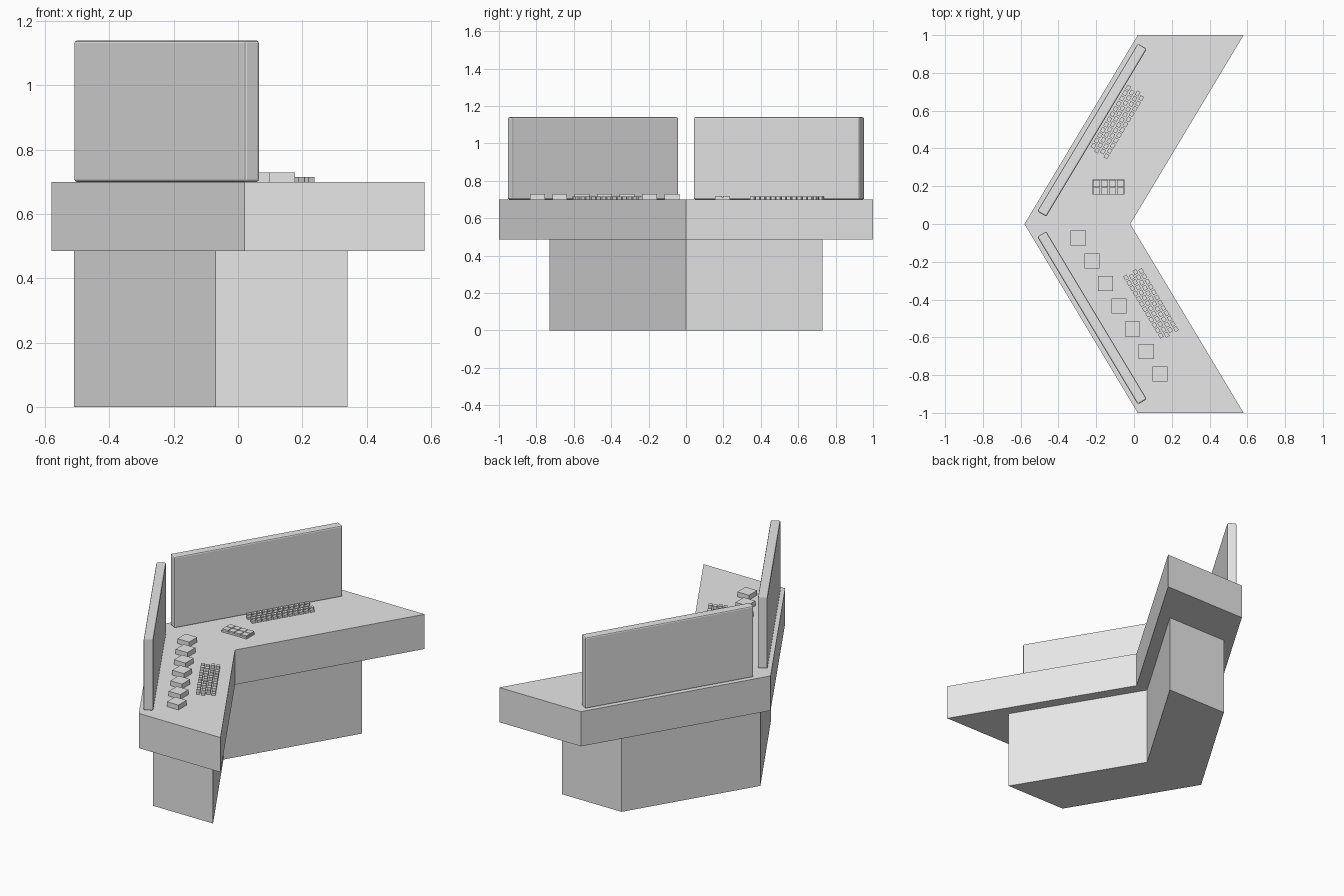
import bpy
import bmesh
from math import atan2, pi
from mathutils import Matrix, Vector

cube = bpy.data.objects.get("Cube")
if cube:
    bpy.data.objects.remove(cube, do_unlink=True)

grey = bpy.data.materials.new("plain_grey")
grey.use_nodes = True
colour = (0.8, 0.8, 0.8, 1)
grey.diffuse_color = colour
grey.node_tree.nodes["Principled BSDF"].inputs["Base Color"].default_value = colour

DESK_TOP = 0.70
WING = atan2(1, 0.6)  # heading of the rear wing in plan


def finish(name, bm):
    bmesh.ops.recalc_face_normals(bm, faces=bm.faces[:])
    mesh = bpy.data.meshes.new(name)
    bm.to_mesh(mesh)
    bm.free()
    mesh.materials.append(grey)
    obj = bpy.data.objects.new(name, mesh)
    bpy.context.collection.objects.link(obj)
    return obj


def add_box(bm, centre, size, angle=0):
    matrix = (Matrix.Translation(centre) @ Matrix.Rotation(angle, 4, "Z")
              @ Matrix.Diagonal((*size, 1)))
    bmesh.ops.create_cube(bm, size=1, matrix=matrix)


def chevron(name, apex, end, depth, half_width, z0, z1):
    """V-shaped plan extruded upwards, one half per wing."""
    bm = bmesh.new()
    outline = [(apex, 0), (end, -half_width), (end + depth, -half_width),
               (apex + depth, 0), (end + depth, half_width), (end, half_width)]
    face = bm.faces.new([bm.verts.new((x, y, z0)) for x, y in outline])
    raised = bmesh.ops.extrude_face_region(bm, geom=[face])["geom"]
    top = [v for v in raised if isinstance(v, bmesh.types.BMVert)]
    bmesh.ops.translate(bm, verts=top, vec=(0, 0, z1 - z0))
    return finish(name, bm)


chevron("desk_base", -0.51, -0.07, 0.41, 0.73, 0, 0.485)
chevron("desk_top", -0.58, 0.02, 0.56, 1.0, 0.485, DESK_TOP)

# Upright screens along the outer edges
for name, side in (("front_screen", -1), ("rear_screen", 1)):
    bm = bmesh.new()
    add_box(bm, (-0.222, side * 0.497, 0.92), (1.035, 0.055, 0.44), side * WING)
    screen = finish(name, bm)
    bevel = screen.modifiers.new("soft_edges", "BEVEL")
    bevel.width = 0.008
    bevel.segments = 2

# Row of square control blocks
bm = bmesh.new()
for i in range(7):
    add_box(bm, (-0.295 + 0.072 * i, -0.075 - 0.12 * i, DESK_TOP + 0.015),
            (0.08, 0.08, 0.03))
finish("control_blocks", bm)


# Keyboards, four staggered rows each
def keyboard(name, centre, angle):
    bm = bmesh.new()
    turn = Matrix.Rotation(angle, 3, "Z")
    for row in range(4):
        stagger = 0.006 if row % 2 else -0.006
        for column in range(12):
            offset = Vector(((column - 5.5) * 0.0325 + stagger,
                             (row - 1.5) * 0.029, 0))
            add_box(bm, Vector(centre) + turn @ offset,
                    (0.025, 0.021, 0.015), angle)
    finish(name, bm)


keyboard("front_keyboard", (0.09, -0.42, DESK_TOP + 0.0075), -WING)
keyboard("rear_keyboard", (-0.088, 0.54, DESK_TOP + 0.0075), WING + pi)

# Switch panel with two rows of buttons
bm = bmesh.new()
add_box(bm, (-0.135, 0.195, DESK_TOP + 0.005), (0.17, 0.08, 0.01))
for column in range(4):
    for row in range(2):
        add_box(bm, (-0.135 + (column - 1.5) * 0.0425,
                     0.195 + (row - 0.5) * 0.04, DESK_TOP + 0.0135),
                (0.038, 0.036, 0.011))
finish("switch_panel", bm)
